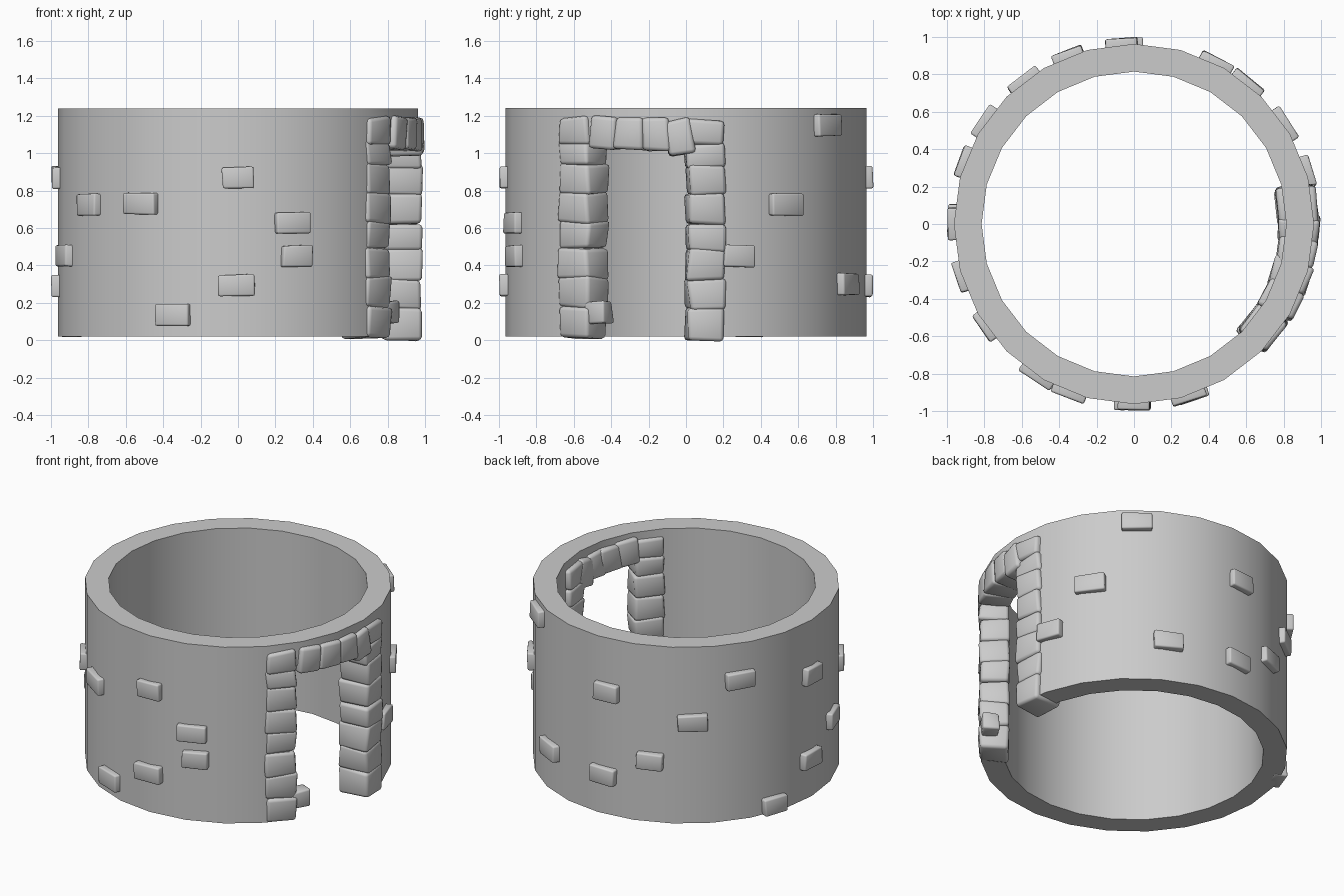
import bpy, bmesh, random
from math import radians, sin, cos
from mathutils import Matrix, Vector

random.seed(4)
if "Cube" in bpy.data.objects:
    bpy.data.objects.remove(bpy.data.objects["Cube"])

stone_grey = bpy.data.materials.new("stone_grey")
stone_grey.use_nodes = True
GREY = (0.6, 0.6, 0.6, 1)
stone_grey.diffuse_color = GREY
stone_grey.node_tree.nodes["Principled BSDF"].inputs["Base Color"].default_value = GREY


def add_object(name, bm, angle):
    bmesh.ops.recalc_face_normals(bm, faces=bm.faces)
    mesh = bpy.data.meshes.new(name)
    bm.to_mesh(mesh)
    bm.free()
    mesh.materials.append(stone_grey)
    obj = bpy.data.objects.new(name, mesh)
    bpy.context.collection.objects.link(obj)
    bpy.ops.object.select_all(action="DESELECT")
    obj.select_set(True)
    bpy.context.view_layer.objects.active = obj
    bpy.ops.object.shade_smooth_by_angle(angle=radians(angle))
    return obj


def prism(bm, points, z0, z1):
    bottom = bm.faces.new([bm.verts.new((x, y, z0)) for x, y in points])
    top = bmesh.ops.extrude_face_region(bm, geom=[bottom])["geom"]
    for v in top:
        if isinstance(v, bmesh.types.BMVert):
            v.co.z = z1


def polar(radius, degrees):
    return radius * cos(radians(degrees)), radius * sin(radians(degrees))


def stone(name, degrees, radius, z, size, roll=0, rough=0.01, bevel=0.02):
    """Rough block: size is depth along the radius, width, height."""
    bm = bmesh.new()
    bmesh.ops.create_cube(bm, size=1)
    for v in bm.verts:
        v.co = Vector(c * s for c, s in zip(v.co, size))
        v.co += Vector(random.uniform(-rough, rough) for _ in range(3))
    bmesh.ops.bevel(bm, geom=bm.edges[:], offset=bevel, segments=2,
                    profile=0.5, affect="EDGES")
    place = (Matrix.Rotation(radians(degrees), 4, "Z")
             @ Matrix.Translation((radius, 0, z))
             @ Matrix.Rotation(radians(roll), 4, "X"))
    bm.transform(place)
    return add_object(name, bm, 60)


# Round wall with an open top and bottom
bm = bmesh.new()
rings = []
for radius, z in ((0.963, 0.02), (0.963, 1.24), (0.815, 1.24), (0.815, 0.02)):
    rings.append([bm.verts.new((*polar(radius, i * 15), z)) for i in range(24)])
for a, b in zip(rings, rings[1:] + rings[:1]):
    for i in range(24):
        j = (i + 1) % 24
        bm.faces.new((a[i], a[j], b[j], b[i]))
wall = add_object("round_wall", bm, 30)

# Doorway cut through the wall
bm = bmesh.new()
prism(bm, [polar(0.5, -35), polar(1.4, -35), polar(1.4, 4), polar(0.5, 4)], -0.2, 1.08)
cutter = add_object("doorway_cutter", bm, 30)
cutter.hide_render = True
cut = wall.modifiers.new("doorway", "BOOLEAN")
cut.operation = "DIFFERENCE"
cut.solver = "EXACT"
cut.object = cutter
bpy.context.view_layer.objects.active = wall
bpy.ops.object.modifier_apply(modifier=cut.name)
bpy.data.objects.remove(cutter)
bpy.context.view_layer.objects.active = wall
wall.select_set(True)
bpy.ops.object.shade_smooth_by_angle(angle=radians(30))

# Door jambs: stacked blocks through the wall
courses = [0.015, 0.18, 0.335, 0.49, 0.63, 0.785, 0.94, 1.055, 1.185]
for i, (low, high) in enumerate(zip(courses, courses[1:])):
    size = (0.185, 0.2, high - low + 0.01)
    mid = (low + high) / 2
    stone(f"right_jamb_stone_{i}", -38.5 + random.uniform(-.4, .4), 0.88, mid, size,
          random.uniform(-2, 2))
    stone(f"left_jamb_stone_{i}", 6.5 + random.uniform(-.4, .4), 0.875, mid - 0.01,
          (0.21, 0.195, size[2]), random.uniform(-2, 2))

# Lintel blocks over the doorway
for i, (degrees, z, roll) in enumerate(
        ((-27.5, 1.11, -4), (-18.3, 1.105, -3), (-9.8, 1.1, 1), (-2, 1.085, 10))):
    stone(f"lintel_stone_{i}", degrees, 0.882, z, (0.21, 0.155, 0.18), roll)

# Small block poking into the doorway
stone("doorway_small_stone", -30.5, 0.915, 0.15, (0.1, 0.12, 0.115), 4, 0.006, 0.012)

# Scattered bricks standing proud of the wall: angle, height, width
bricks = [
    (-90, 0.87, .17), (-145.5, 0.725, .17), (-122.5, 0.73, .2), (-72.5, 0.625, .19),
    (-71, 0.45, .17), (-90.5, 0.295, .2), (-111, 0.135, .19), (197, 0.45, .17),
    (180, 0.87, .17), (179, 0.29, .18), (160, 0.075, .17), (145.5, 0.99, .19),
    (127.5, 0.72, .19), (111.5, 0.445, .17), (94, 0.87, .17), (92.5, 0.29, .18),
    (63, 0.3, .19), (51, 1.15, .19), (33.5, 0.725, .2), (17, 0.45, .17),
]
for i, (degrees, z, width) in enumerate(bricks):
    stone(f"wall_brick_{i}", degrees, 0.95, z, (0.09, width, 0.115),
          random.uniform(-2, 2), 0.004, 0.01)
